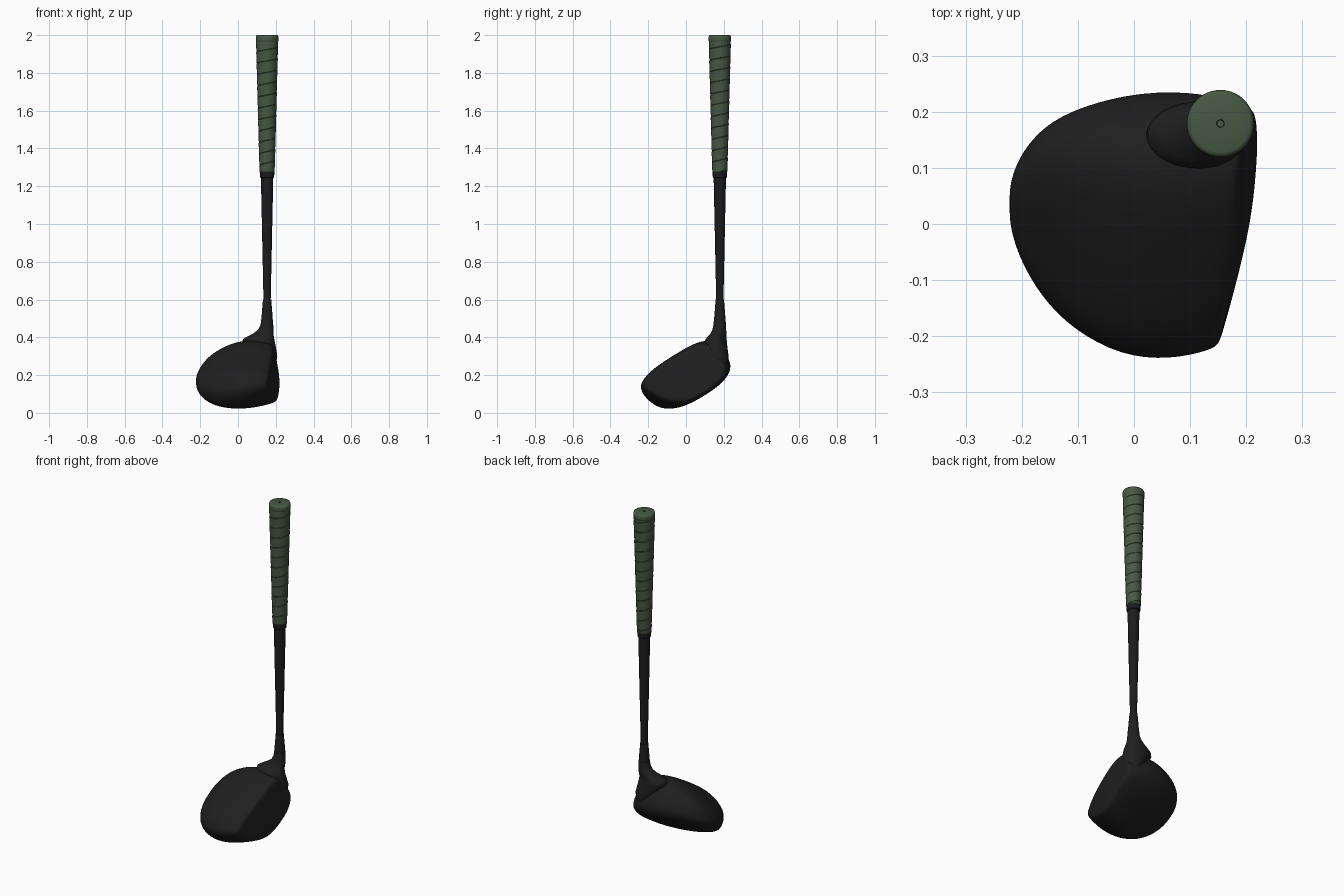
import bpy, bmesh, math
from mathutils import Vector

cube = bpy.data.objects.get("Cube")
if cube:
    bpy.data.objects.remove(cube)

AXIS_X, AXIS_Y = 0.154, 0.179    # shaft axis
TILT = math.radians(32)          # lie angle of the head


def material(name, color):
    m = bpy.data.materials.new(name)
    m.use_nodes = True
    m.diffuse_color = (*color, 1)
    bsdf = m.node_tree.nodes["Principled BSDF"]
    bsdf.inputs["Base Color"].default_value = (*color, 1)
    bsdf.inputs["Roughness"].default_value = 0.6
    return m


black = material("matte black", (0.014, 0.014, 0.014))
shaft_black = material("shaft black", (0.012, 0.012, 0.014))
green = material("grip green", (0.062, 0.1, 0.056))


def finish(bm, name, mat, angle=35, subsurf=0):
    bmesh.ops.remove_doubles(bm, verts=bm.verts, dist=1e-5)
    bmesh.ops.recalc_face_normals(bm, faces=bm.faces)
    mesh = bpy.data.meshes.new(name)
    bm.to_mesh(mesh)
    bm.free()
    mesh.materials.append(mat)
    obj = bpy.data.objects.new(name, mesh)
    bpy.context.collection.objects.link(obj)
    bpy.ops.object.select_all(action='DESELECT')
    obj.select_set(True)
    bpy.context.view_layer.objects.active = obj
    if subsurf:
        bpy.ops.object.shade_smooth()
        mod = obj.modifiers.new("smooth", 'SUBSURF')
        mod.levels = mod.render_levels = subsurf
    else:
        bpy.ops.object.shade_smooth_by_angle(angle=math.radians(angle))
    return obj


def skin(bm, rings):
    """Bridge equal-length rings of points, closing both ends."""
    loops = [[bm.verts.new(p) for p in ring] for ring in rings]
    for a, b in zip(loops, loops[1:]):
        for i in range(len(a)):
            j = (i + 1) % len(a)
            bm.faces.new((a[i], a[j], b[j], b[i]))
    bm.faces.new(loops[0])
    bm.faces.new(loops[-1])


def circle(r, z, dx=0.0, dy=0.0, n=40):
    steps = [2 * math.pi * i / n for i in range(n)]
    return [Vector((AXIS_X - dx + (r + dx * 0.6) * math.cos(a),
                    AXIS_Y - dy + r * math.sin(a), z)) for a in steps]


def lathe(name, profile, mat, angle=35):
    bm = bmesh.new()
    skin(bm, [circle(*p) for p in profile])
    return finish(bm, name, mat, angle)


# Club head: rounded sections lofted from the trailing edge to the striking face
def spow(v, e):
    return math.copysign(abs(v) ** e, v)


def section(w, uc, nc, au, hn, count=32):
    ring = []
    power = 0.72 - 0.1 * w
    for i in range(count):
        a = 2 * math.pi * i / count
        c, s = spow(math.cos(a), power), spow(math.sin(a), power)
        toe = max(-c, 0)
        # the toe edge sits high under the crown, and the sole tucks in below it
        lift = 0.075 * (w * toe) ** 2 * (1 - max(s, 0)) * au / 0.24
        tuck = 0.045 * w * toe * max(-s, 0)
        u = uc + au * c + tuck
        n = nc + hn * s + lift
        # the face bulges along its length and leans back with height
        face_x = 0.221 - 0.17 * (n - 0.06) - 0.3 * (u - 0.25) ** 2
        x = -0.222 + w * (face_x + 0.222)
        ring.append(Vector((x, u * math.cos(TILT) - n * math.sin(TILT),
                            u * math.sin(TILT) + n * math.cos(TILT))))
    return ring


stations = [
    (0.0, 0.118, 0.122, 0.025, 0.014),
    (0.012, 0.116, 0.122, 0.058, 0.027),
    (0.05, 0.114, 0.125, 0.106, 0.046),
    (0.14, 0.112, 0.135, 0.165, 0.074),
    (0.29, 0.106, 0.147, 0.213, 0.102),
    (0.54, 0.103, 0.159, 0.246, 0.132),
    (0.78, 0.102, 0.16, 0.242, 0.136),
    (0.95, 0.1, 0.158, 0.219, 0.126),
    (0.99, 0.1, 0.158, 0.209, 0.118),
    (1.0, 0.1, 0.158, 0.194, 0.108),
    (1.0, 0.1, 0.158, 0.1, 0.054),
    (1.0, 0.1, 0.158, 0.02, 0.01),
]
bm = bmesh.new()
skin(bm, [section(*s) for s in stations])
finish(bm, "club_head", black, subsurf=2)

# Neck flaring down into the heel and sweeping back over the crown
lathe("neck", [
    (0.03, 0.22), (0.046, 0.25, 0.0, 0.004), (0.058, 0.3, 0.01, 0.011),
    (0.06, 0.34, 0.03, 0.019), (0.06, 0.37, 0.045, 0.022),
    (0.056, 0.39, 0.045, 0.02), (0.05, 0.403, 0.036, 0.015),
    (0.043, 0.418, 0.021, 0.008), (0.037, 0.438, 0.008, 0.003),
    (0.033, 0.465, 0.001, 0.001), (0.031, 0.495)], black, 60)

# Ferrule and tapered shaft
lathe("ferrule", [(0.029, 0.49), (0.03, 0.5), (0.022, 0.6), (0.018, 0.602)],
      black)
lathe("shaft", [(0.019, 0.59), (0.033, 1.26)], shaft_black)
lathe("grip_collar", [(0.033, 1.243), (0.037, 1.247), (0.039, 1.275),
                      (0.039, 1.285)], shaft_black)

# Spiral wrapped grip: overlapping turns with a small step at each seam
BOTTOM, TOP, PITCH, SIDES = 1.278, 1.97, 0.06, 40
wrap = [(0.0, -0.0018), (0.03, 0.0), (0.5, 0.0008), (0.97, 0.0014),
        (0.995, -0.0018)]
bm = bmesh.new()
columns = []
for i in range(SIDES + 1):
    a = 2 * math.pi * i / SIDES
    column = []
    for turn in range(-1, 13):
        for part, bump in wrap:
            z = BOTTOM + PITCH * (turn + part + i / SIDES)
            z = min(max(z, BOTTOM), TOP)
            r = 0.0395 + 0.0185 * (z - BOTTOM) / (TOP - BOTTOM)
            if BOTTOM < z < TOP:
                r += bump
            column.append(bm.verts.new((AXIS_X + r * math.cos(a),
                                        AXIS_Y + r * math.sin(a), z)))
    columns.append(column)
for a, b in zip(columns, columns[1:]):
    for k in range(len(a) - 1):
        quad = (a[k], b[k], b[k + 1], a[k + 1])
        if max(v.co.z for v in quad) - min(v.co.z for v in quad) > 1e-6:
            bm.faces.new(quad)
bmesh.ops.dissolve_degenerate(bm, dist=1e-6, edges=bm.edges)
finish(bm, "grip_wrap", green, 25)

# Butt cap with a small vent hole
lathe("grip_cap", [
    (0.05, 1.96), (0.058, 1.966), (0.06, 1.972), (0.06, 1.99),
    (0.057, 1.998), (0.052, 2.0), (0.007, 2.0), (0.006, 1.99)], green, 50)
